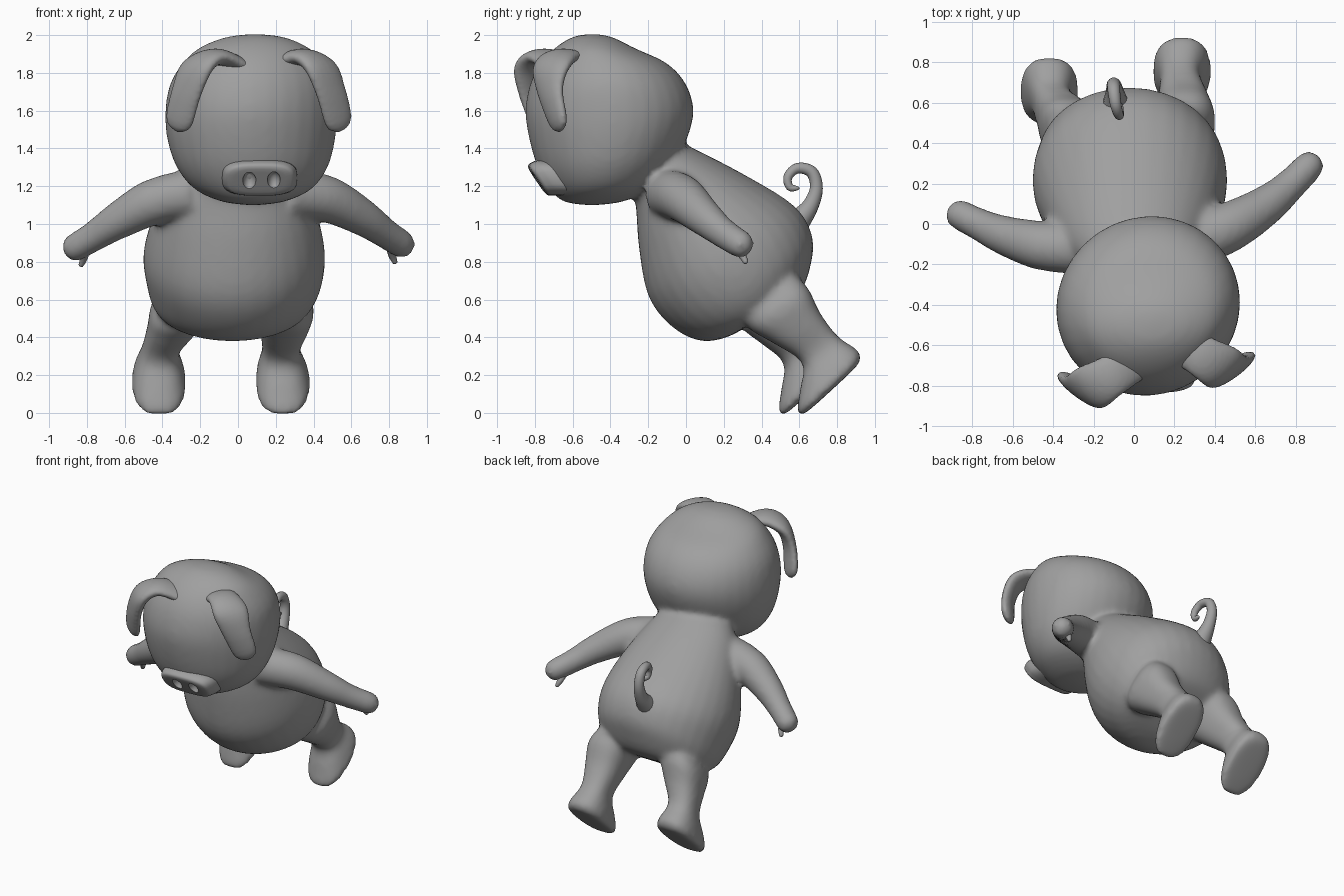
import bpy, bmesh, math
from mathutils import Vector

cube = bpy.data.objects.get("Cube")
if cube:
    bpy.data.objects.remove(cube, do_unlink=True)

skin = bpy.data.materials.new("grey_skin")
skin.use_nodes = True
grey = (0.35, 0.35, 0.35, 1)
skin.diffuse_color = grey
bsdf = skin.node_tree.nodes["Principled BSDF"]
bsdf.inputs["Base Color"].default_value = grey
bsdf.inputs["Roughness"].default_value = 0.7


def spline(rows, steps=4):
    """Smooth interpolation through rows of numbers."""
    pts = [Vector(r) for r in rows]
    out = []
    for i in range(len(pts) - 1):
        a, b = pts[max(i - 1, 0)], pts[i]
        c, d = pts[i + 1], pts[min(i + 2, len(pts) - 1)]
        for s in range(steps):
            t = s / steps
            out.append(b + (c - a) * (t / 2)
                       + (a * 2 - b * 5 + c * 4 - d) * (t * t / 2)
                       + (b * 3 - a - c * 3 + d) * (t ** 3 / 2))
    return out + [pts[-1]]


def loft(bm, rings, power=1.0, seg=32):
    """Skin a closed surface over rings of (centre, half axis u, half axis v)."""
    def bend(c):
        return math.copysign(abs(c) ** power, c)
    loops = []
    for c, u, v in rings:
        angles = [math.tau * i / seg for i in range(seg)]
        loops.append([bm.verts.new(c + u * bend(math.cos(a)) + v * bend(math.sin(a)))
                      for a in angles])
    for p, q in zip(loops, loops[1:]):
        for i in range(seg):
            j = (i + 1) % seg
            bm.faces.new((p[i], p[j], q[j], q[i]))
    bm.faces.new(loops[0])
    bm.faces.new(loops[-1])


def sections(bm, rows, yaw=0.0, power=1.0, steps=4):
    """Rows: x, half width, then the y, z of both ends of the side profile chord."""
    rings = []
    for x, w, y1, z1, y2, z2 in spline(rows, steps):
        rings.append((Vector((x, (y1 + y2) / 2, (z1 + z2) / 2)),
                      Vector((w, w * yaw, 0)),
                      Vector((0, (y2 - y1) / 2, (z2 - z1) / 2))))
    loft(bm, rings, power)


def tube(bm, rows, wide=None, flat=1.0, seg=20):
    """Rows: x, y, z, radius; wide gives the broad direction at both ends."""
    rows = spline(rows, 6)
    pts = [Vector(r[:3]) for r in rows]
    n = len(pts) - 1
    rings = []
    for i, p in enumerate(pts):
        t = (pts[min(i + 1, n)] - pts[max(i - 1, 0)]).normalized()
        w = wide[0].lerp(wide[1], i / n) if wide else Vector((1, 0, 0.3))
        u = (w - t * w.dot(t)).normalized()
        # Round off the free end
        k = (n - i) / n
        r = rows[i][3] * (math.sqrt(max(0.05, 1 - (1 - k / 0.12) ** 2)) if k < 0.12 else 1)
        rings.append((p, u * r, t.cross(u) * r * flat))
    loft(bm, rings, seg=seg)


def finish(bm, name, voxel=0, soften=0):
    bmesh.ops.recalc_face_normals(bm, faces=bm.faces)
    for f in bm.faces:
        f.smooth = True
    mesh = bpy.data.meshes.new(name)
    bm.to_mesh(mesh)
    bm.free()
    mesh.materials.append(skin)
    ob = bpy.data.objects.new(name, mesh)
    bpy.context.collection.objects.link(ob)
    if voxel:
        fuse = ob.modifiers.new("fuse", 'REMESH')
        fuse.mode = 'VOXEL'
        fuse.voxel_size = voxel
        fuse.use_smooth_shade = True
        soft = ob.modifiers.new("soften", 'SMOOTH')
        soft.factor = 0.5
        soft.iterations = soften
    return ob


# Torso, head, legs and arms fused into one soft body
bm = bmesh.new()
sections(bm, [
    (0.02, 0.22, -0.32, 1.28, -0.12, 1.46),
    (0, 0.31, -0.27, 1.13, 0.02, 1.41),
    (-0.01, 0.42, -0.25, 0.88, 0.33, 1.25),
    (-0.02, 0.48, -0.20, 0.62, 0.58, 1.09),
    (-0.02, 0.465, -0.08, 0.46, 0.67, 0.93),
    (-0.03, 0.415, 0.08, 0.38, 0.66, 0.78),
    (-0.03, 0.32, 0.24, 0.41, 0.61, 0.65),
    (-0.03, 0.10, 0.38, 0.50, 0.50, 0.56)])

TURN = 0.04
sections(bm, [
    (0.08, 0.03, -0.53, 1.10, -0.47, 1.10),
    (0.08, 0.17, -0.65, 1.12, -0.33, 1.12),
    (0.08, 0.31, -0.72, 1.185, -0.19, 1.185),
    (0.075, 0.40, -0.785, 1.30, -0.08, 1.30),
    (0.07, 0.445, -0.83, 1.45, 0.005, 1.45),
    (0.07, 0.455, -0.85, 1.60, 0.04, 1.60),
    (0.075, 0.435, -0.825, 1.74, 0.0, 1.74),
    (0.08, 0.375, -0.77, 1.85, -0.10, 1.85),
    (0.085, 0.29, -0.69, 1.935, -0.27, 1.93),
    (0.09, 0.16, -0.60, 1.99, -0.38, 1.985),
    (0.09, 0.03, -0.52, 2.005, -0.46, 2.005)], yaw=TURN)

leg = [(0.10, 0.28, 0.56, 0.52, 0.78),
       (0.15, 0.33, 0.45, 0.64, 0.67),
       (0.13, 0.46, 0.37, 0.71, 0.53),
       (0.10, 0.615, 0.265, 0.805, 0.405),
       (0.13, 0.605, 0.13, 0.90, 0.34),
       (0.144, 0.59, 0.02, 0.925, 0.30),
       (0.13, 0.61, -0.015, 0.91, 0.255),
       (0.04, 0.70, 0.055, 0.83, 0.175)]
left_x = [0.22, 0.25, 0.245, 0.228, 0.232, 0.238, 0.238, 0.238]
right_x = [-0.25, -0.305, -0.35, -0.41, -0.42, -0.418, -0.418, -0.418]
for xs, shift in ((left_x, 0), (right_x, -0.1)):
    rows = []
    for i, (x, (w, y1, z1, y2, z2)) in enumerate(zip(xs, leg)):
        dy = shift * min(i / 3, 1)
        rows.append((x, w, y1 + dy, z1, y2 + dy, z2))
    sections(bm, rows, power=0.8)

tube(bm, [(0.25, -0.10, 1.16, 0.13), (0.46, -0.02, 1.135, 0.125), (0.65, 0.09, 1.04, 0.10),
          (0.78, 0.20, 0.95, 0.08), (0.91, 0.335, 0.865, 0.075)])
tube(bm, [(-0.25, -0.12, 1.16, 0.13), (-0.44, -0.11, 1.12, 0.125), (-0.63, -0.06, 1.02, 0.10),
          (-0.77, 0.0, 0.93, 0.08), (-0.915, 0.075, 0.845, 0.075)])
finish(bm, "body", 0.018, 12)

# Small hoof spurs under the hands
for name, x, y, z in (("left_hand_spur", 0.81, 0.30, 0.84), ("right_hand_spur", -0.81, 0.06, 0.825)):
    bm = bmesh.new()
    tube(bm, [(x, y - 0.03, z + 0.03, 0.025), (x * 1.01, y, z - 0.01, 0.02),
              (x * 1.03, y + 0.02, z - 0.05, 0.012)], seg=12)
    finish(bm, name)

# Snout with two nostril hollows, almost flush with the face
bm = bmesh.new()
sections(bm, [
    (0.115, 0.19, -0.64, 1.34, -0.54, 1.15),
    (0.115, 0.20, -0.76, 1.34, -0.65, 1.15),
    (0.115, 0.19, -0.81, 1.33, -0.70, 1.15),
    (0.115, 0.165, -0.835, 1.305, -0.735, 1.155),
    (0.115, 0.06, -0.81, 1.26, -0.77, 1.20)], yaw=TURN, power=0.65, steps=3)
snout = finish(bm, "snout")

bm = bmesh.new()
for x in (0.06, 0.19):
    ball = bmesh.ops.create_uvsphere(bm, u_segments=16, v_segments=10, radius=1)["verts"]
    bmesh.ops.scale(bm, verts=ball, vec=(0.036, 0.05, 0.055))
    bmesh.ops.translate(bm, verts=ball, vec=(x, -0.80, 1.225))
cutter = finish(bm, "nostril_cutter")
cutter.hide_render = True
cut = snout.modifiers.new("nostrils", 'BOOLEAN')
cut.operation = 'DIFFERENCE'
cut.object = cutter
# Bake the cut so the helper can go
bpy.context.view_layer.objects.active = snout
snout.select_set(True)
bpy.ops.object.modifier_apply(modifier=cut.name)
bpy.data.objects.remove(cutter, do_unlink=True)
bpy.ops.object.shade_smooth_by_angle(angle=math.radians(40))

# Floppy ears, mirrored across the turned head
ear = [(0.08, -0.56, 1.83, 0.10), (0.22, -0.65, 1.885, 0.105), (0.325, -0.71, 1.83, 0.12),
       (0.385, -0.715, 1.69, 0.095), (0.435, -0.66, 1.49, 0.082)]
for name, side, dy in (("left_ear", 1, 0), ("right_ear", -1, -0.1)):
    bm = bmesh.new()
    tube(bm, [(0.11 + side * x, y + dy, z, r) for x, y, z, r in ear],
         wide=(Vector((side * 0.2, 1, 0)), Vector((side, 0.5, 0.1))), flat=0.42)
    finish(bm, name, 0.012, 3)

# Curly tail
bm = bmesh.new()
tube(bm, [(-0.09, 0.58, 1.0, 0.07), (-0.095, 0.655, 1.09, 0.045), (-0.10, 0.69, 1.19, 0.035),
          (-0.10, 0.665, 1.275, 0.032), (-0.09, 0.59, 1.295, 0.028), (-0.075, 0.54, 1.25, 0.024),
          (-0.07, 0.55, 1.195, 0.02), (-0.065, 0.60, 1.19, 0.014)], seg=14)
finish(bm, "tail")
